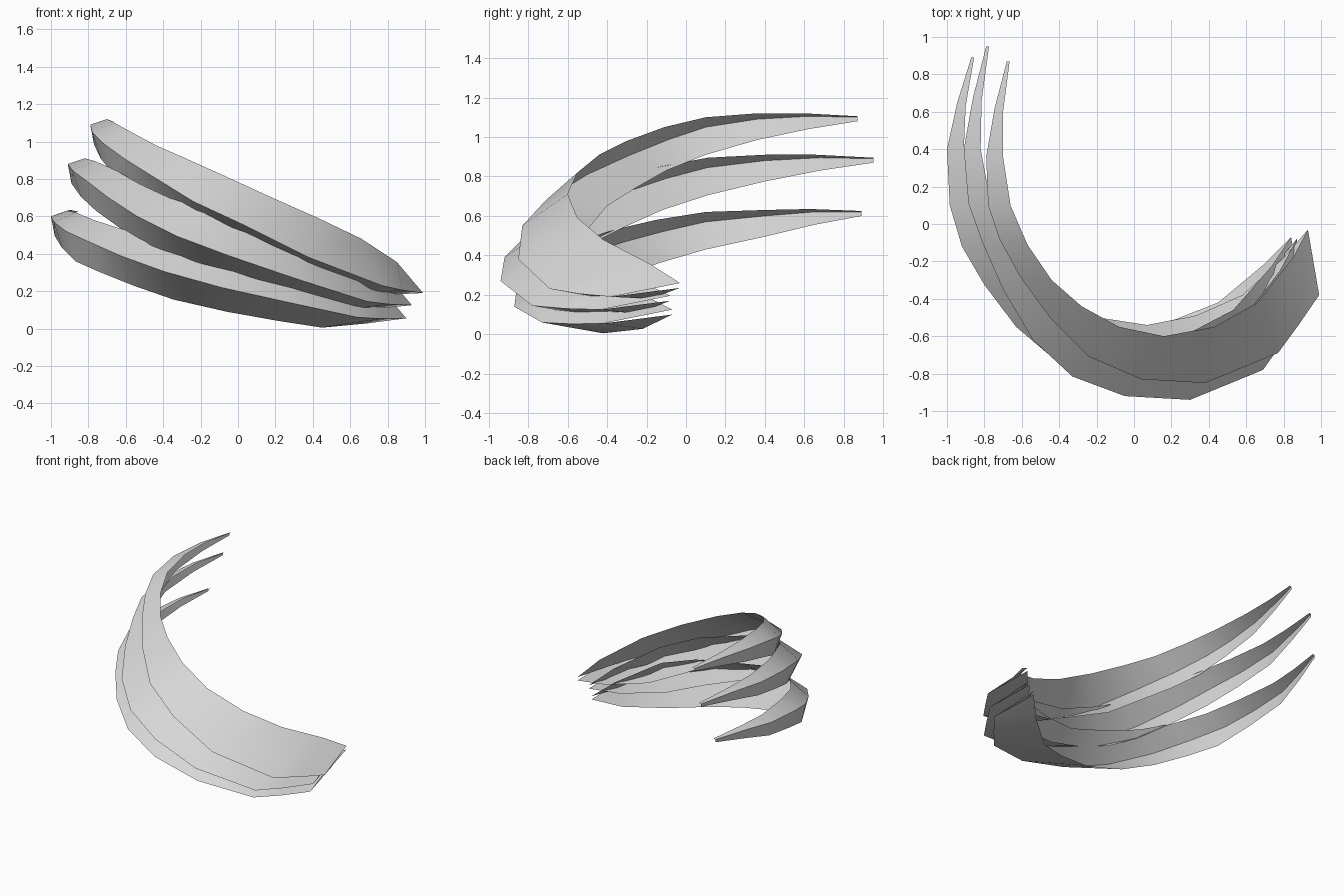
import bpy
import bmesh
from mathutils import Vector

default_cube = bpy.data.objects.get("Cube")
if default_cube:
    bpy.data.objects.remove(default_cube, do_unlink=True)

# One flat grey for every blade
grey = bpy.data.materials.new("light_grey")
grey.use_nodes = True
grey.diffuse_color = (0.68, 0.68, 0.68, 1)
grey.node_tree.nodes["Principled BSDF"].inputs["Base Color"].default_value = grey.diffuse_color

# Three rails of the highest blade, from the broad end to the pointed tip
upper_rail = [
    (.93, -.03, .26), (.85, -.18, .355), (.66, -.42, .48), (.43, -.55, .59),
    (.16, -.6, .71), (-.08, -.55, .82), (-.28, -.44, .91), (-.44, -.3, .98),
    (-.57, -.11, 1.05), (-.66, .1, 1.1), (-.7, .36, 1.12), (-.7, .6, 1.12),
    (-.665, .87, 1.105),
]
ridge_rail = [
    (.99, -.38, .19), (.88, -.54, .205), (.77, -.69, .23), (.38, -.85, .38),
    (.04, -.83, .55), (-.24, -.71, .68), (-.45, -.5, .81), (-.61, -.28, .91),
    (-.72, -.08, .99), (-.78, .1, 1.05), (-.79, .36, 1.09), (-.745, .62, 1.105),
    (-.68, .87, 1.1),
]
lower_rail = [
    (.93, -.03, .235), (.8, -.18, .18), (.58, -.38, .175), (.33, -.49, .28),
    (.07, -.54, .42), (-.19, -.5, .53), (-.38, -.4, .65), (-.545, -.25, .745),
    (-.67, -.1, .83), (-.735, .1, .91), (-.77, .36, .985), (-.735, .62, 1.04),
    (-.68, .87, 1.08),
]

# Stations along the rails at which the other blades' offsets are given
stations = (0, 2, 3, 4, 6, 8, 10, 12)
middle_offsets = [
    (-.06, -.05, -.065), (-.08, -.09, -.085), (-.08, -.09, -.11), (-.09, -.09, -.16),
    (-.09, -.12, -.21), (-.09, -.02, -.2), (-.12, .04, -.21), (-.11, .08, -.21),
]
lower_offsets = [
    (-.09, -.04, -.135), (-.13, -.04, -.17), (-.11, -.02, -.24), (-.13, -.03, -.33),
    (-.18, -.05, -.42), (-.2, -.04, -.47), (-.21, .04, -.49), (-.19, .02, -.48),
]


def offset_at(offsets, i):
    """Offset at rail point i, interpolated between neighbouring stations."""
    for k in range(len(stations) - 1):
        a, b = stations[k], stations[k + 1]
        if i <= b:
            return Vector(offsets[k]).lerp(Vector(offsets[k + 1]), (i - a) / (b - a))


def make_blade(name, offsets):
    """Open V-section blade: an upper and a lower sheet meeting at a ridge."""
    bm = bmesh.new()
    rails = [[bm.verts.new(Vector(p) + offset_at(offsets, i)) for i, p in enumerate(rail)]
             for rail in (upper_rail, ridge_rail, lower_rail)]
    for inner, outer in zip(rails, rails[1:]):
        for i in range(len(inner) - 1):
            face = bm.faces.new((inner[i], inner[i + 1], outer[i + 1], outer[i]))
            face.smooth = True
    # Keep the ridge crisp
    ridge = set(rails[1])
    for edge in bm.edges:
        if edge.verts[0] in ridge and edge.verts[1] in ridge:
            edge.smooth = False
    mesh = bpy.data.meshes.new(name)
    bm.to_mesh(mesh)
    bm.free()
    mesh.materials.append(grey)
    blade = bpy.data.objects.new(name, mesh)
    bpy.context.collection.objects.link(blade)


# Stacked blades fan apart toward their tips
make_blade("upper_blade", [(0, 0, 0)] * len(stations))
make_blade("middle_blade", middle_offsets)
make_blade("lower_blade", lower_offsets)
